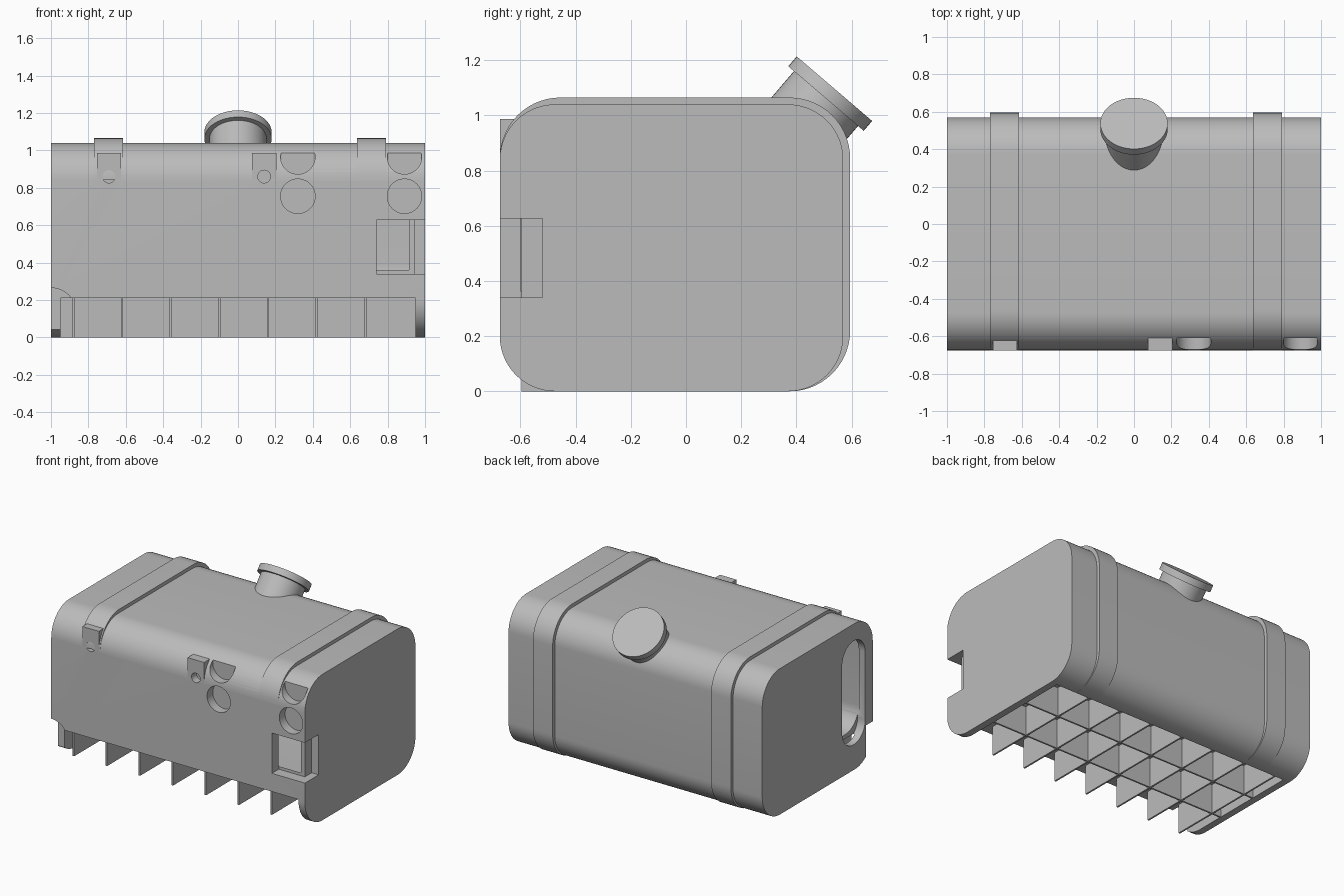
import bpy, bmesh, math
from mathutils import Vector

if "Cube" in bpy.data.objects:
    bpy.data.objects.remove(bpy.data.objects["Cube"])

grey = bpy.data.materials.new("plain_grey")
grey.use_nodes = True
grey.diffuse_color = (0.5, 0.5, 0.5, 1)
grey.node_tree.nodes["Principled BSDF"].inputs["Base Color"].default_value = (0.5, 0.5, 0.5, 1)


def finish(bm, name):
    bmesh.ops.recalc_face_normals(bm, faces=bm.faces)
    mesh = bpy.data.meshes.new(name)
    bm.to_mesh(mesh)
    bm.free()
    mesh.materials.append(grey)
    obj = bpy.data.objects.new(name, mesh)
    bpy.context.collection.objects.link(obj)
    return obj


def arc(cy, cz, r, a0, a1, steps=14):
    angles = [math.radians(a0 + (a1 - a0) * i / steps) for i in range(steps + 1)]
    return [(cy + r * math.cos(a), cz + r * math.sin(a)) for a in angles]


def extrude_x(name, profile, x0, x1):
    """Extrude a (y, z) outline along x."""
    bm = bmesh.new()
    face = bm.faces.new([bm.verts.new((x0, y, z)) for y, z in profile])
    ret = bmesh.ops.extrude_face_region(bm, geom=[face])
    moved = [v for v in ret["geom"] if isinstance(v, bmesh.types.BMVert)]
    bmesh.ops.translate(bm, verts=moved, vec=(x1 - x0, 0, 0))
    return finish(bm, name)


def rounded(name, x0, x1, y0, y1, z0, z1, r):
    outline = (arc(y1 - r, z1 - r, r, 90, 0) + arc(y1 - r, z0 + r, r, 0, -90)
               + arc(y0 + r, z0 + r, r, -90, -180) + arc(y0 + r, z1 - r, r, 180, 90))
    clean = []
    for p in outline:
        if not clean or math.dist(p, clean[-1]) > 1e-5:
            clean.append(p)
    if math.dist(clean[0], clean[-1]) < 1e-5:
        clean.pop()
    return extrude_x(name, clean, x0, x1)


def box(name, x0, x1, y0, y1, z0, z1):
    return extrude_x(name, [(y0, z0), (y1, z0), (y1, z1), (y0, z1)], x0, x1)


def cylinder(name, start, end, r, sides=48):
    start, end = Vector(start), Vector(end)
    axis = end - start
    bm = bmesh.new()
    bmesh.ops.create_cone(bm, cap_ends=True, segments=sides, radius1=r, radius2=r, depth=axis.length)
    bmesh.ops.rotate(bm, verts=bm.verts, matrix=axis.to_track_quat("Z", "Y").to_matrix())
    bmesh.ops.translate(bm, verts=bm.verts, vec=(start + end) / 2)
    return finish(bm, name)


def combine(target, other, operation):
    mod = target.modifiers.new("combine", "BOOLEAN")
    mod.operation, mod.solver, mod.object = operation, "EXACT", other
    bpy.context.view_layer.objects.active = target
    bpy.ops.object.modifier_apply(modifier=mod.name)
    bpy.data.objects.remove(other)


def smooth(obj):
    bpy.ops.object.select_all(action="DESELECT")
    obj.select_set(True)
    bpy.context.view_layer.objects.active = obj
    bpy.ops.object.shade_smooth_by_angle(angle=math.radians(30))


# Tank shell with two bracket blocks on the front shoulder
tank = rounded("tank_body", -1, 1, -0.675, 0.57, 0, 1.04, 0.2)
brackets = (-0.69, 0.14)
for x in brackets:
    combine(tank, box("bracket", x - 0.065, x + 0.065, -0.675, -0.602, 0.845, 0.987), "UNION")

# Hollow inside, open bay beneath, corner recess, end slot and corner notch
cutters = [
    rounded("hollow", -0.95, 0.915, -0.6, 0.5, 0.24, 0.98, 0.15),
    box("bay", -0.95, 0.95, -0.8, 0.36, -0.1, 0.21),
    box("recess_front", 0.74, 1.1, -0.8, -0.597, 0.34, 0.627),
    box("recess_end", 0.945, 1.1, -0.8, -0.52, 0.34, 0.627),
    rounded("slot", -1.1, -0.94, -0.59, -0.33, 0.18, 0.92, 0.13),
    cylinder("notch", (-1, -0.8, 0.13), (-1, -0.597, 0.13), 0.135),
]
# Round pockets on the front and bolt holes in the brackets
for x in (0.32, 0.89):
    for z in (0.755, 0.965):
        cutters.append(cylinder("pocket", (x, -0.8, z), (x, -0.61, z), 0.092))
for x in brackets:
    cutters.append(cylinder("bolt_hole", (x, -0.8, 0.86), (x, -0.62, 0.86), 0.034, 32))
for cutter in cutters:
    combine(tank, cutter, "DIFFERENCE")
smooth(tank)

# Thin plate standing inside the corner recess
box("recess_plate", 0.915, 0.945, -0.594, -0.5, 0.33, 0.635)

# Straps wrapping over the top and down the back
def strap_line(r):
    return (arc(-0.455, 0.845, r, 180, 90) + arc(0.375, 0.845, r, 90, 0)
            + arc(0.375, 0.22, r, 0, -90))

for name, x0, x1 in (("right_strap", -0.77, -0.615), ("left_strap", 0.635, 0.79)):
    smooth(extrude_x(name, strap_line(0.22) + strap_line(0.18)[::-1], x0, x1))

# Rib grid under the tank
for i in range(7):
    x = 0.68 - 0.26 * i
    box(f"cross_rib_{i + 1}", x - 0.006, x + 0.006, -0.597, 0.37, 0, 0.22)
for i, y in enumerate((0.05, -0.27)):
    box(f"long_rib_{i + 1}", -0.96, 0.96, y - 0.006, y + 0.006, 0.001, 0.22)

# Tilted filler neck and cap
axis = Vector((0, 0.65, 0.76)).normalized()
top = Vector((0, 0.538, 1.097))
smooth(cylinder("filler_neck", top - axis * 0.28, top - axis * 0.03, 0.153))
smooth(cylinder("filler_cap", top - axis * 0.047, top, 0.18))
